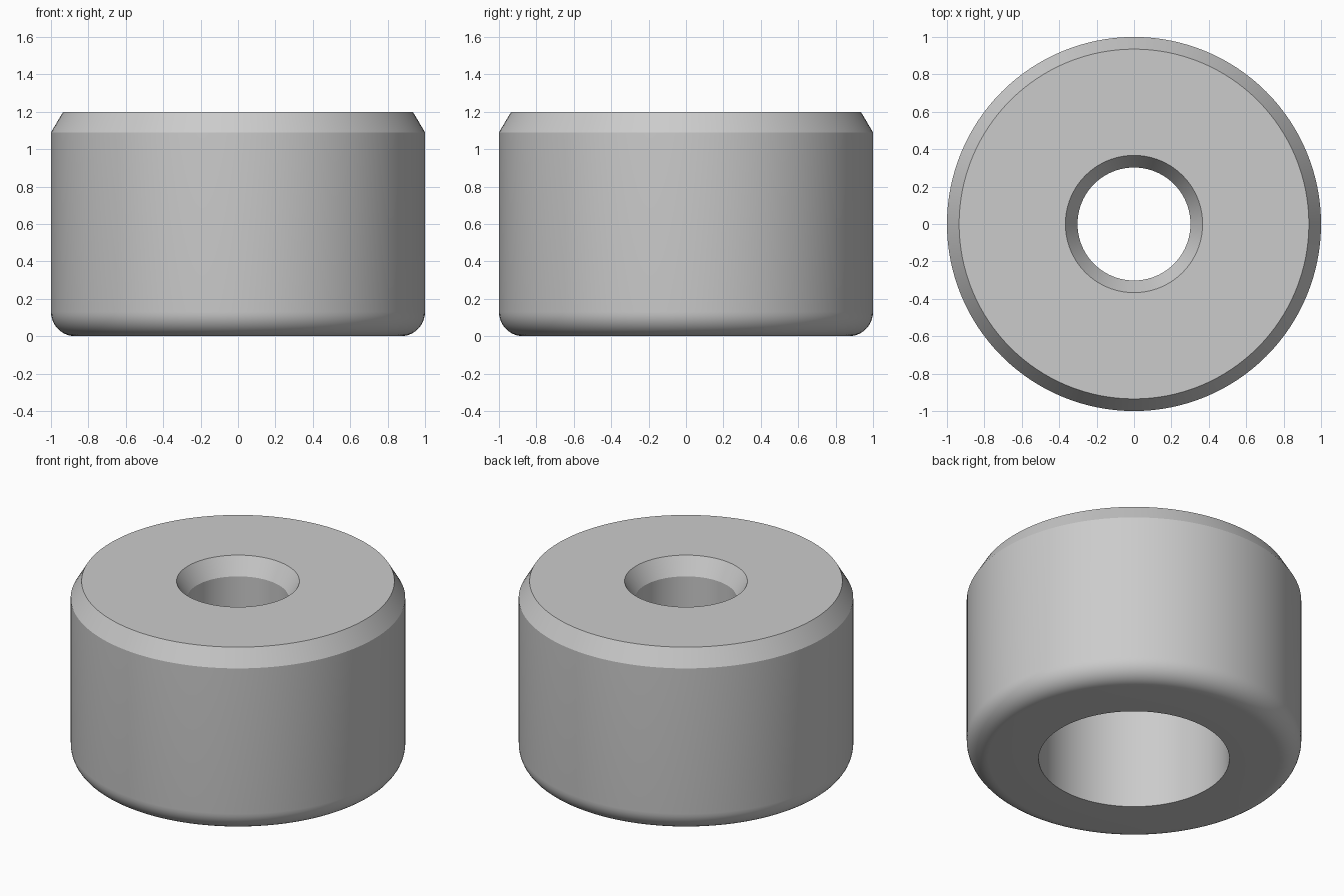
import bpy, bmesh, math

cube = bpy.data.objects.get("Cube")
if cube:
    bpy.data.objects.remove(cube, do_unlink=True)

SEGMENTS = 128
HEIGHT, RADIUS, FILLET = 1.2, 1.0, 0.13
BORE, COUNTERBORE, LEDGE_Z = 0.302, 0.57, 0.75
CHAMFER_W, CHAMFER_H = 0.065, 0.11

# Half section as (radius, height), from the bottom opening outwards and round
profile = [(COUNTERBORE, 0)]
for i in range(11):  # rounded bottom edge
    a = math.radians(9 * i)
    profile.append((RADIUS - FILLET + FILLET * math.sin(a), FILLET * (1 - math.cos(a))))
profile += [
    (RADIUS, HEIGHT - CHAMFER_H), (RADIUS - CHAMFER_W, HEIGHT),  # outer chamfer
    (BORE + CHAMFER_W, HEIGHT), (BORE, HEIGHT - CHAMFER_H),      # bore chamfer
    (BORE, LEDGE_Z), (COUNTERBORE, LEDGE_Z),                     # counterbore ledge
]

# Revolve the closed section around z
bm = bmesh.new()
verts = [bm.verts.new((r, 0, z)) for r, z in profile]
edges = [bm.edges.new((v, verts[(i + 1) % len(verts)])) for i, v in enumerate(verts)]
bmesh.ops.spin(bm, geom=verts + edges, cent=(0, 0, 0), axis=(0, 0, 1),
               angle=math.tau, steps=SEGMENTS, use_merge=True)
bmesh.ops.remove_doubles(bm, verts=bm.verts, dist=1e-5)
bmesh.ops.recalc_face_normals(bm, faces=bm.faces)
mesh = bpy.data.meshes.new("round_foot")
bm.to_mesh(mesh)
bm.free()

foot = bpy.data.objects.new("round_foot", mesh)
bpy.context.collection.objects.link(foot)

# Plain grey
grey = bpy.data.materials.new("grey")
grey.use_nodes = True
color = (0.6, 0.6, 0.6, 1)
grey.diffuse_color = color
grey.node_tree.nodes["Principled BSDF"].inputs["Base Color"].default_value = color
mesh.materials.append(grey)

# Smooth round walls, crisp chamfers
bpy.ops.object.select_all(action='DESELECT')
foot.select_set(True)
bpy.context.view_layer.objects.active = foot
bpy.ops.object.shade_smooth_by_angle(angle=math.radians(20))
